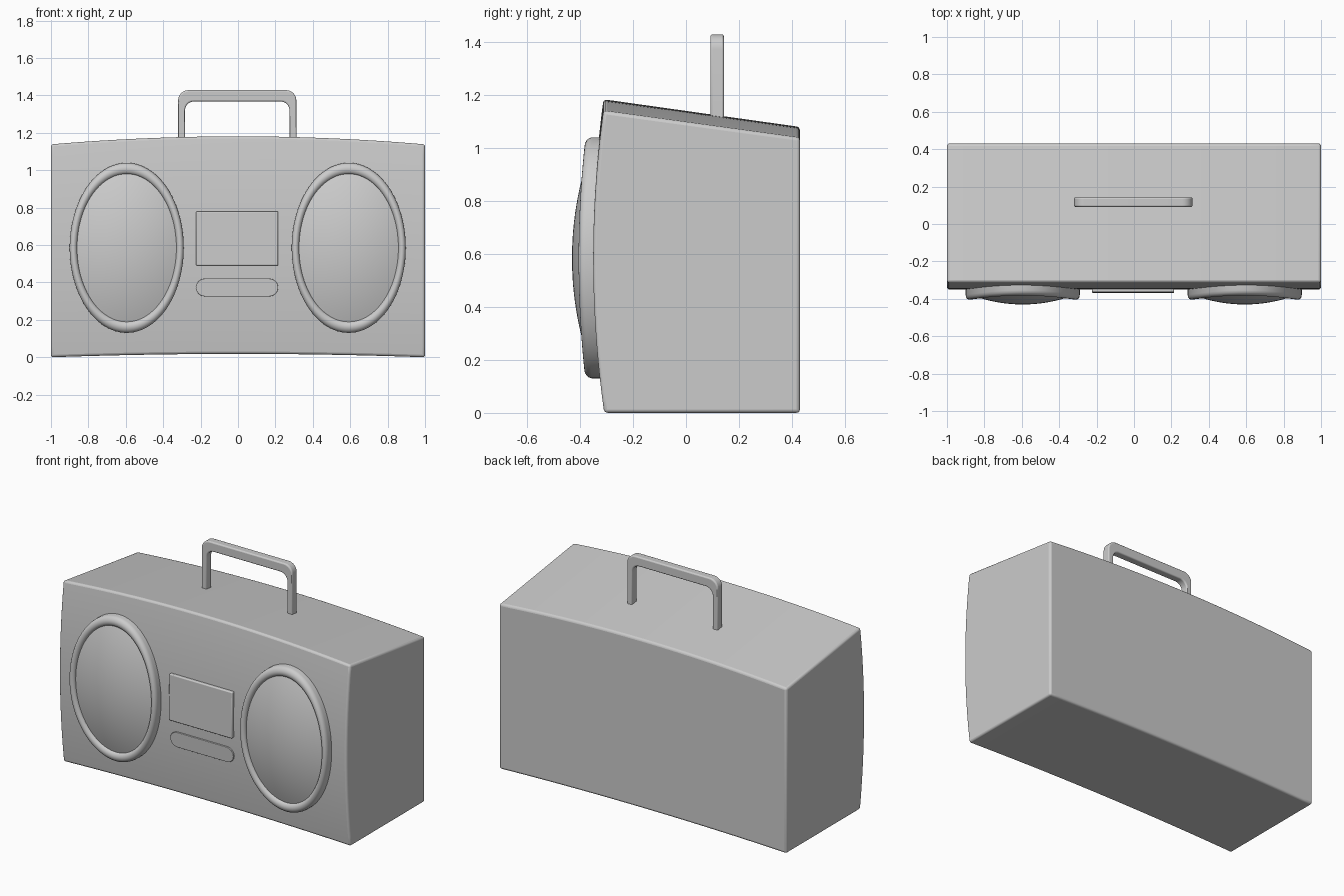
import bpy, bmesh, math

if "Cube" in bpy.data.objects:
    bpy.data.objects.remove(bpy.data.objects["Cube"])

def finish(bm, name, bevel=0.0, segments=3, angle=35):
    bmesh.ops.recalc_face_normals(bm, faces=bm.faces)
    mesh = bpy.data.meshes.new(name)
    bm.to_mesh(mesh)
    bm.free()
    ob = bpy.data.objects.new(name, mesh)
    bpy.context.collection.objects.link(ob)
    if bevel:
        mod = ob.modifiers.new("soft_edges", 'BEVEL')
        mod.width, mod.segments = bevel, segments
        mod.limit_method, mod.angle_limit = 'ANGLE', math.radians(40)
    bpy.ops.object.select_all(action='DESELECT')
    ob.select_set(True)
    bpy.context.view_layer.objects.active = ob
    bpy.ops.object.shade_smooth_by_angle(angle=math.radians(angle))
    return ob

def front_y(z):
    """y of the bowed front panel at height z"""
    return -0.35 + 0.04 * ((z - 0.58) / 0.57) ** 2

def arc(cx, cz, r, a0, a1, n=8):
    return [(cx + r * math.cos(math.radians(a0 + (a1 - a0) * i / n)),
             cz + r * math.sin(math.radians(a0 + (a1 - a0) * i / n))) for i in range(n + 1)]

def prism(name, outline, y_front, y_back, bevel):
    """Extrude an xz outline; y_front and y_back are functions of z"""
    bm = bmesh.new()
    a = [bm.verts.new((x, y_front(z), z)) for x, z in outline]
    b = [bm.verts.new((x, y_back(z), z)) for x, z in outline]
    bm.faces.new(a)
    bm.faces.new(b[::-1])
    n = len(outline)
    for i in range(n):
        bm.faces.new((a[i], b[i], b[(i + 1) % n], a[(i + 1) % n]))
    return finish(bm, name, bevel)

def front_plate(name, outline, depth, bevel=0.0):
    return prism(name, outline, lambda z: front_y(z) - depth, lambda z: front_y(z) + 0.03, bevel)

# Cabinet: side profile swept across x with a crowned top and bottom
profile = [(front_y(1.14 * i / 20), 1.14 * i / 20) for i in range(21)]
profile += [(0.43, 1.038), (0.43, 0.0)]
bm = bmesh.new()
rings = []
for s in range(33):
    x = -1 + 2 * s / 32
    rings.append([bm.verts.new((x, y, z + (0.018 + 0.024 * z / 1.1) * (1 - x * x))) for y, z in profile])
n = len(profile)
for a, b in zip(rings, rings[1:]):
    for i in range(n):
        bm.faces.new((a[i], a[(i + 1) % n], b[(i + 1) % n], b[i]))
bm.faces.new(rings[0])
bm.faces.new(rings[-1])
finish(bm, "cabinet", 0.013)

# Speakers: oval rim and domed grille following the bowed front
def speaker(name, cx, cz, section, stretch=1.49, steps=96):
    bm = bmesh.new()
    loops = []
    for r, d in section:
        loop = []
        for i in range(steps):
            t = 2 * math.pi * i / steps
            z = cz + stretch * r * math.sin(t)
            loop.append(bm.verts.new((cx + r * math.cos(t), front_y(z) - d, z)))
        loops.append(loop)
    for a, b in zip(loops, loops[1:]):
        for i in range(steps):
            j = (i + 1) % steps
            bm.faces.new((a[i], a[j], b[j], b[i]))
    if section[-1][0] < 0.02:
        bm.faces.new(loops[-1])
    return finish(bm, name, angle=50)

rim = [(0.305, -0.02), (0.305, 0.03), (0.303, 0.041), (0.298, 0.049), (0.291, 0.054),
       (0.284, 0.055), (0.277, 0.053), (0.270, 0.047), (0.266, 0.04), (0.264, 0.015)]
dome = [(0.267 * (1 - i / 14) + 0.004, 0.032 + 0.048 * (1 - (1 - i / 14) ** 2)) for i in range(15)]
for side, cx in (("left", -0.595), ("right", 0.592)):
    speaker("speaker_rim_" + side, cx, 0.585, rim)
    speaker("speaker_grille_" + side, cx, 0.585, dome)

# Cassette door, button bar and tuner strip
def rect(x0, x1, z0, z1):
    return [(x0, z0), (x1, z0), (x1, z1), (x0, z1)]

front_plate("cassette_door", rect(-0.225, 0.215, 0.49, 0.78), 0.02, 0.006)
front_plate("button_bar", arc(0.167, 0.373, 0.048, -90, 90) + arc(-0.177, 0.373, 0.048, 90, 270), 0.008, 0.002)
front_plate("tuner_strip", rect(-0.277, 0.268, 0.945, 1.03), 0.002)

# Carry handle
outer = [(0.312, 1.06)] + arc(0.257, 1.373, 0.055, 0, 90) + arc(-0.265, 1.373, 0.055, 90, 180) + [(-0.32, 1.06)]
inner = [(-0.284, 1.06)] + arc(-0.234, 1.318, 0.05, 180, 90) + arc(0.226, 1.318, 0.05, 90, 0) + [(0.276, 1.06)]
bm = bmesh.new()
layers = [[[bm.verts.new((x, y, z)) for x, z in line] for line in (outer, inner[::-1])] for y in (0.092, 0.143)]
(fo, fi), (bo, bi) = layers
for i in range(len(outer) - 1):
    for p, q in ((fo, fi), (bo, bi), (fo, bo), (fi, bi)):
        bm.faces.new((p[i], p[i + 1], q[i + 1], q[i]))
for i in (0, -1):
    bm.faces.new((fo[i], fi[i], bi[i], bo[i]))
finish(bm, "carry_handle", 0.008)
